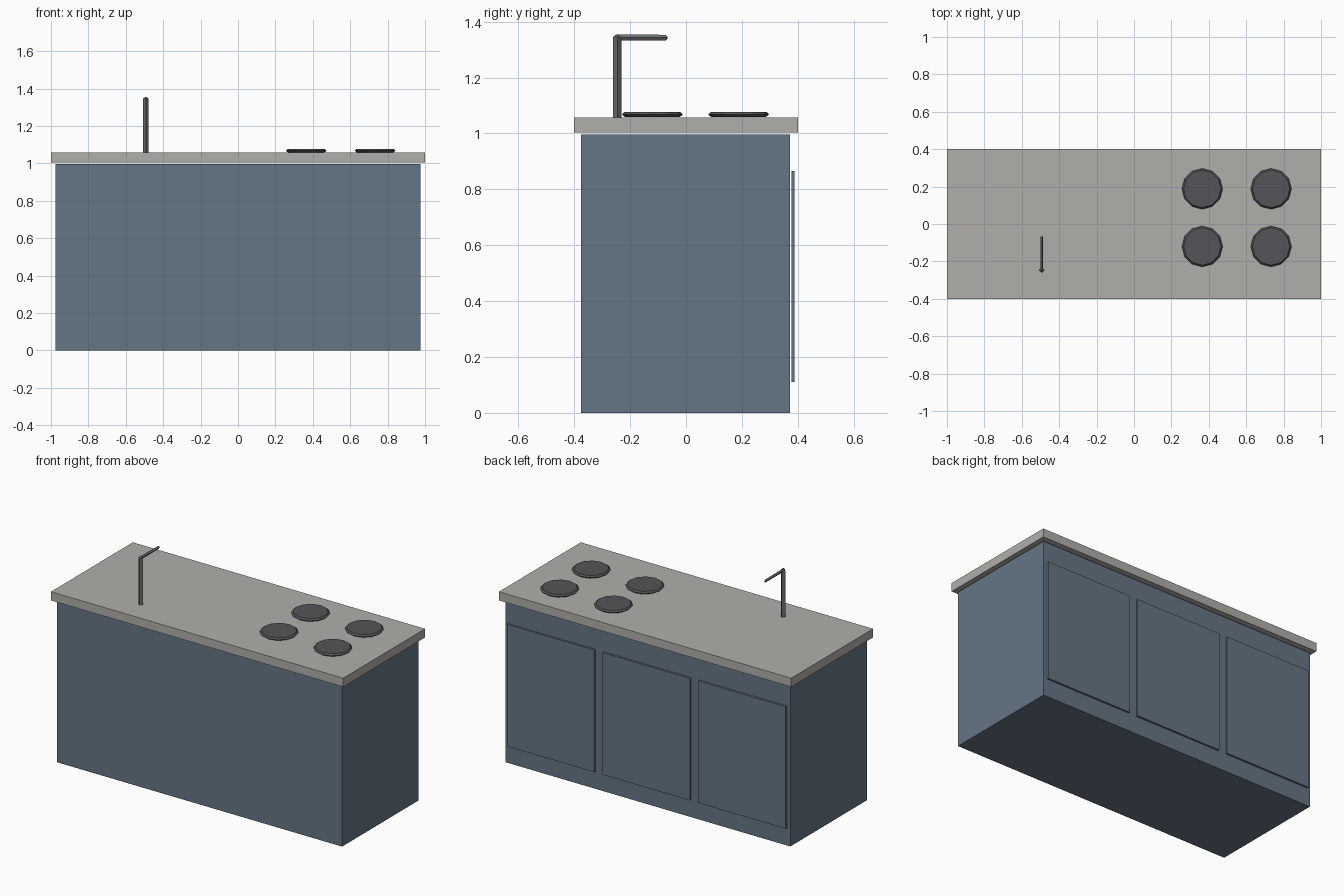
import bpy, bmesh, math

if "Cube" in bpy.data.objects:
    bpy.data.objects.remove(bpy.data.objects["Cube"])


def material(name, rgb):
    m = bpy.data.materials.new(name)
    m.diffuse_color = (*rgb, 1)
    m.use_nodes = True
    m.node_tree.nodes["Principled BSDF"].inputs["Base Color"].default_value = m.diffuse_color
    return m


BLUE = material("blue_paint", (0.13, 0.18, 0.24))
STONE = material("stone", (0.44, 0.43, 0.40))
DARK = material("dark_iron", (0.09, 0.09, 0.10))
STEEL = material("steel", (0.15, 0.16, 0.16))


def finish(bm, name, mat):
    bmesh.ops.recalc_face_normals(bm, faces=bm.faces)
    mesh = bpy.data.meshes.new(name)
    bm.to_mesh(mesh)
    bm.free()
    mesh.materials.append(mat)
    ob = bpy.data.objects.new(name, mesh)
    bpy.context.collection.objects.link(ob)
    return ob


def box(name, x, y, z, mat):
    """Box from (min, max) pairs."""
    bm = bmesh.new()
    bmesh.ops.create_cube(bm, size=1)
    for v in bm.verts:
        v.co = [lo + (c + 0.5) * (hi - lo) for c, (lo, hi) in zip(v.co, (x, y, z))]
    return finish(bm, name, mat)


def loft(name, rings, mat):
    """Skin a stack of rings and cap both ends."""
    bm = bmesh.new()
    loops = [[bm.verts.new(p) for p in ring] for ring in rings]
    n = len(loops[0])
    for a, b in zip(loops, loops[1:]):
        for i in range(n):
            j = (i + 1) % n
            bm.faces.new((a[i], a[j], b[j], b[i]))
    bm.faces.new(loops[0])
    bm.faces.new(loops[-1])
    return finish(bm, name, mat)


def circle(x, y, z, r, n):
    return [(x + r * math.cos(math.tau * i / n), y + r * math.sin(math.tau * i / n), z)
            for i in range(n)]


# Cabinet and overhanging worktop
box("cabinet", (-0.975, 0.975), (-0.375, 0.373), (0, 0.997), BLUE)
box("worktop", (-1, 1), (-0.4, 0.4), (1.004, 1.058), STONE)

# Three doors on the back
for i in (-1, 0, 1):
    cx = i * 0.655
    box(f"door_{i + 2}", (cx - 0.299, cx + 0.299), (0.377, 0.389), (0.11, 0.865), BLUE)

# Four hob plates with a bevelled rim
for x in (0.365, 0.733):
    for y in (-0.12, 0.188):
        profile = ((0.098, 1.059), (0.109, 1.068), (0.1, 1.077))
        loft("hob_plate", [circle(x, y, z, r, 12) for r, z in profile], DARK)

# Tap: diamond-section riser with a thinner horizontal spout
TX, TY = -0.493, -0.246
loft("tap_riser", [circle(TX, TY, z, r, 4)
                   for z, r in ((1.056, 0.015), (1.345, 0.015), (1.355, 0.004))], STEEL)
loft("tap_spout", [[(TX + 0.007, y, z), (TX, y, z + h), (TX - 0.007, y, z), (TX, y, z - h)]
                   for y, z, h in ((TY, 1.344, 0.011), (-0.072, 1.343, 0.01),
                                   (-0.067, 1.343, 0.004))], STEEL)
